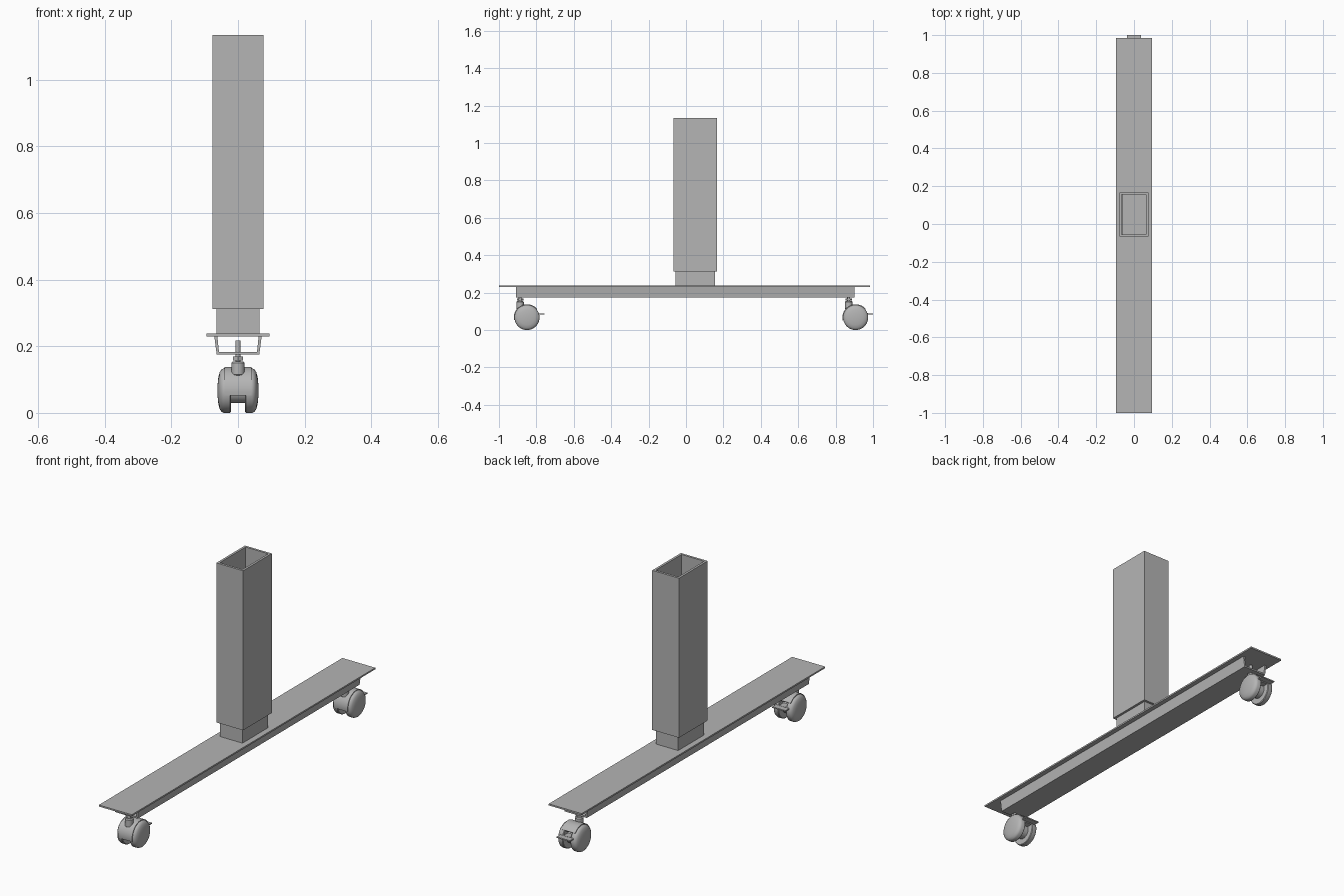
import bpy, bmesh, math
from mathutils import Vector

cube = bpy.data.objects.get("Cube")
if cube:
    bpy.data.objects.remove(cube, do_unlink=True)

grey = bpy.data.materials.new("metal grey")
grey.use_nodes = True
colour = (0.46, 0.46, 0.46, 1)
grey.diffuse_color = colour
grey.node_tree.nodes["Principled BSDF"].inputs["Base Color"].default_value = colour


def finish(name, bm, smooth=False):
    bmesh.ops.remove_doubles(bm, verts=bm.verts, dist=1e-5)
    bmesh.ops.recalc_face_normals(bm, faces=bm.faces)
    mesh = bpy.data.meshes.new(name)
    bm.to_mesh(mesh)
    bm.free()
    mesh.materials.append(grey)
    ob = bpy.data.objects.new(name, mesh)
    bpy.context.collection.objects.link(ob)
    if smooth:
        bpy.ops.object.select_all(action="DESELECT")
        ob.select_set(True)
        bpy.context.view_layer.objects.active = ob
        bpy.ops.object.shade_smooth_by_angle(angle=math.radians(35))
    return ob


def extrude(name, points, offset, smooth=False):
    """Close a flat outline and push it along an offset."""
    bm = bmesh.new()
    face = bm.faces.new([bm.verts.new(p) for p in points])
    new = bmesh.ops.extrude_face_region(bm, geom=[face])["geom"]
    bmesh.ops.translate(bm, vec=offset,
                        verts=[v for v in new if isinstance(v, bmesh.types.BMVert)])
    # the starting face stays as the other cap
    return finish(name, bm, smooth)


def box(name, x0, x1, y0, y1, z0, z1):
    return extrude(name, [(x0, y0, z0), (x1, y0, z0), (x1, y1, z0), (x0, y1, z0)],
                   (0, 0, z1 - z0))


def tube(name, x0, x1, y0, y1, z0, z1, wall):
    """Rectangular open tube."""
    bm = bmesh.new()
    rings = []
    for t, z in ((0, z0), (0, z1), (wall, z1), (wall, z0)):
        rings.append([bm.verts.new((x, y, z)) for x, y in (
            (x0 + t, y0 + t), (x1 - t, y0 + t), (x1 - t, y1 - t), (x0 + t, y1 - t))])
    for i in range(4):
        a, b = rings[i], rings[(i + 1) % 4]
        for j in range(4):
            k = (j + 1) % 4
            bm.faces.new((a[j], a[k], b[k], b[j]))
    return finish(name, bm)


def lathe(name, profile, centre, axis, steps=40):
    """Spin (distance along axis, radius) points around the x or z axis."""
    bm = bmesh.new()
    c = Vector(centre)
    direction = Vector((1, 0, 0)) if axis == "x" else Vector((0, 0, 1))
    verts = [bm.verts.new(c + direction * d + Vector((0, r, 0))) for d, r in profile]
    edges = [bm.edges.new(pair) for pair in zip(verts, verts[1:])]
    bmesh.ops.spin(bm, geom=verts + edges, cent=c, axis=direction,
                   angle=math.tau, steps=steps, use_duplicate=False)
    return finish(name, bm, True)


# Telescoping column
tube("outer_column", -0.077, 0.076, -0.067, 0.167, 0.312, 1.135, 0.012)
box("inner_column", -0.064, 0.064, -0.055, 0.155, 0.236, 0.4)

# Foot plate and folded channel below it
box("foot_plate", -0.094, 0.094, -1, 0.985, 0.23, 0.238)
half = [(0.062, 0.23), (0.057, 0.183)]
outer = [(0.064, 0.175), (0.071, 0.23)]
section = half + [(-x, z) for x, z in reversed(half)]
section += [(-x, z) for x, z in reversed(outer)] + outer
extrude("foot_channel", [(x, -0.91, z) for x, z in section], (0, 1.81, 0))

# Twin wheel casters
WHEEL = [(0.021, 0), (0.021, 0.064), (0.024, 0.067), (0.042, 0.067), (0.049, 0.064),
         (0.055, 0.055), (0.059, 0.04), (0.061, 0.02), (0.062, 0)]
AXLE_Z = 0.067
for place, y in (("front", -0.85), ("back", 0.907)):
    for side, s in (("left", 1), ("right", -1)):
        lathe(f"{place}_{side}_wheel", [(d * s, r) for d, r in WHEEL], (0, y, AXLE_Z), "x")
    lathe(place + "_caster_hub", [(-0.022, 0), (-0.022, 0.037), (0.022, 0.037), (0.022, 0)],
          (0, y, AXLE_Z), "x")

    # Curved hood covering the front and top of the wheels
    arc = [math.radians(40 + i * 8) for i in range(20)]
    hood = [(r, a) for r, seq in ((0.071, arc), (0.06, arc[::-1])) for a in seq]
    extrude(place + "_caster_hood",
            [(-0.04, y + r * math.cos(a), AXLE_Z + r * math.sin(a)) for r, a in hood],
            (0.08, 0, 0), True)

    # Neck, nut and threaded stem
    stem_y = y - 0.037
    lathe(place + "_caster_neck", [(0.1, 0), (0.107, 0.012), (0.115, 0.02), (0.15, 0.02),
                                   (0.155, 0.016), (0.155, 0)], (0, stem_y, 0), "z", 24)
    lathe(place + "_caster_nut", [(0.158, 0), (0.158, 0.017), (0.17, 0.017), (0.17, 0)],
          (0, stem_y, 0), "z", 6)
    lathe(place + "_caster_stem", [(0.15, 0), (0.15, 0.008), (0.217, 0.008), (0.217, 0)],
          (0, stem_y, 0), "z", 16)

    # Brake pedal
    box(place + "_brake_pedal", -0.038, 0.038, y + 0.06, y + 0.093, 0.083, 0.089)
    box(place + "_brake_arm", -0.018, 0.018, y + 0.02, y + 0.065, 0.078, 0.09)
